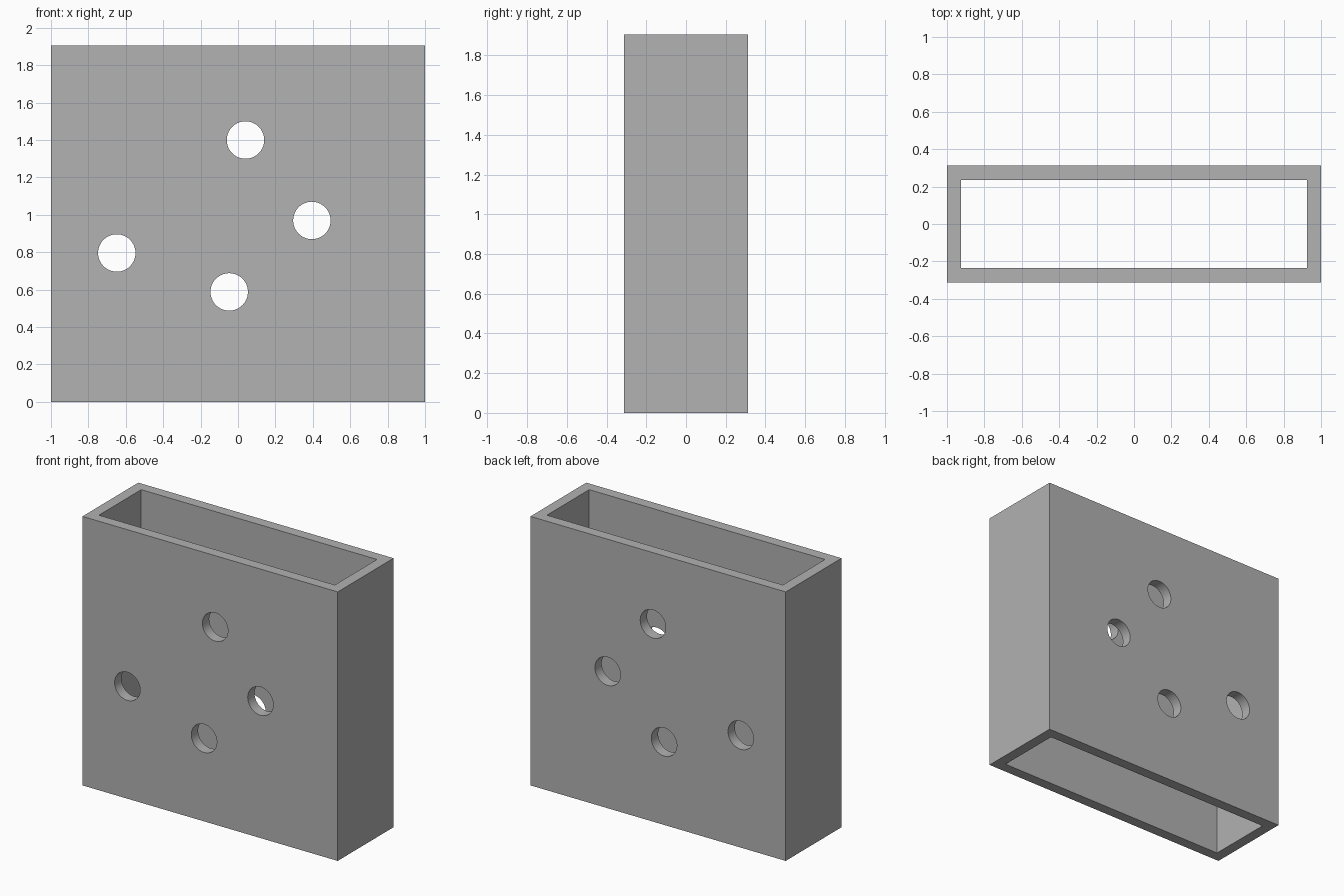
import bpy

cube = bpy.data.objects.get("Cube")
if cube:
    bpy.data.objects.remove(cube, do_unlink=True)

WIDTH, DEPTH, HEIGHT, WALL = 2.0, 0.625, 1.905, 0.076
HOLE_RADIUS = 0.1
HOLES = [(0.04, 1.4), (0.395, 0.97), (-0.648, 0.796), (-0.047, 0.588)]

grey = bpy.data.materials.new("plain grey")
grey.use_nodes = True
colour = (0.445, 0.445, 0.445, 1)
grey.diffuse_color = colour
grey.node_tree.nodes["Principled BSDF"].inputs["Base Color"].default_value = colour


def box(name, size):
    bpy.ops.mesh.primitive_cube_add(size=1, location=(0, 0, HEIGHT / 2))
    obj = bpy.context.object
    obj.name = name
    obj.scale = size
    bpy.ops.object.transform_apply(location=True, rotation=False, scale=True)
    obj.data.materials.append(grey)
    return obj


def cut(target, cutter):
    mod = target.modifiers.new(cutter.name, "BOOLEAN")
    mod.operation = "DIFFERENCE"
    mod.solver = "EXACT"
    mod.object = cutter
    bpy.context.view_layer.objects.active = target
    bpy.ops.object.modifier_apply(modifier=mod.name)
    bpy.data.objects.remove(cutter, do_unlink=True)


# Rectangular sleeve, open at top and bottom
sleeve = box("sleeve", (WIDTH, DEPTH, HEIGHT))
cut(sleeve, box("cavity_cutter", (WIDTH - 2 * WALL, DEPTH - 2 * WALL, HEIGHT + 1)))

# Round holes through the front and back walls
for x, z in HOLES:
    bpy.ops.mesh.primitive_cylinder_add(
        vertices=64, radius=HOLE_RADIUS, depth=DEPTH + 1,
        location=(x, 0, z), rotation=(1.5707963, 0, 0))
    drill = bpy.context.object
    drill.name = "hole_cutter"
    drill.data.materials.append(grey)
    cut(sleeve, drill)

# Smooth hole walls, sharp edges elsewhere
bpy.ops.object.select_all(action="DESELECT")
sleeve.select_set(True)
bpy.context.view_layer.objects.active = sleeve
bpy.ops.object.shade_smooth_by_angle(angle=0.5)
